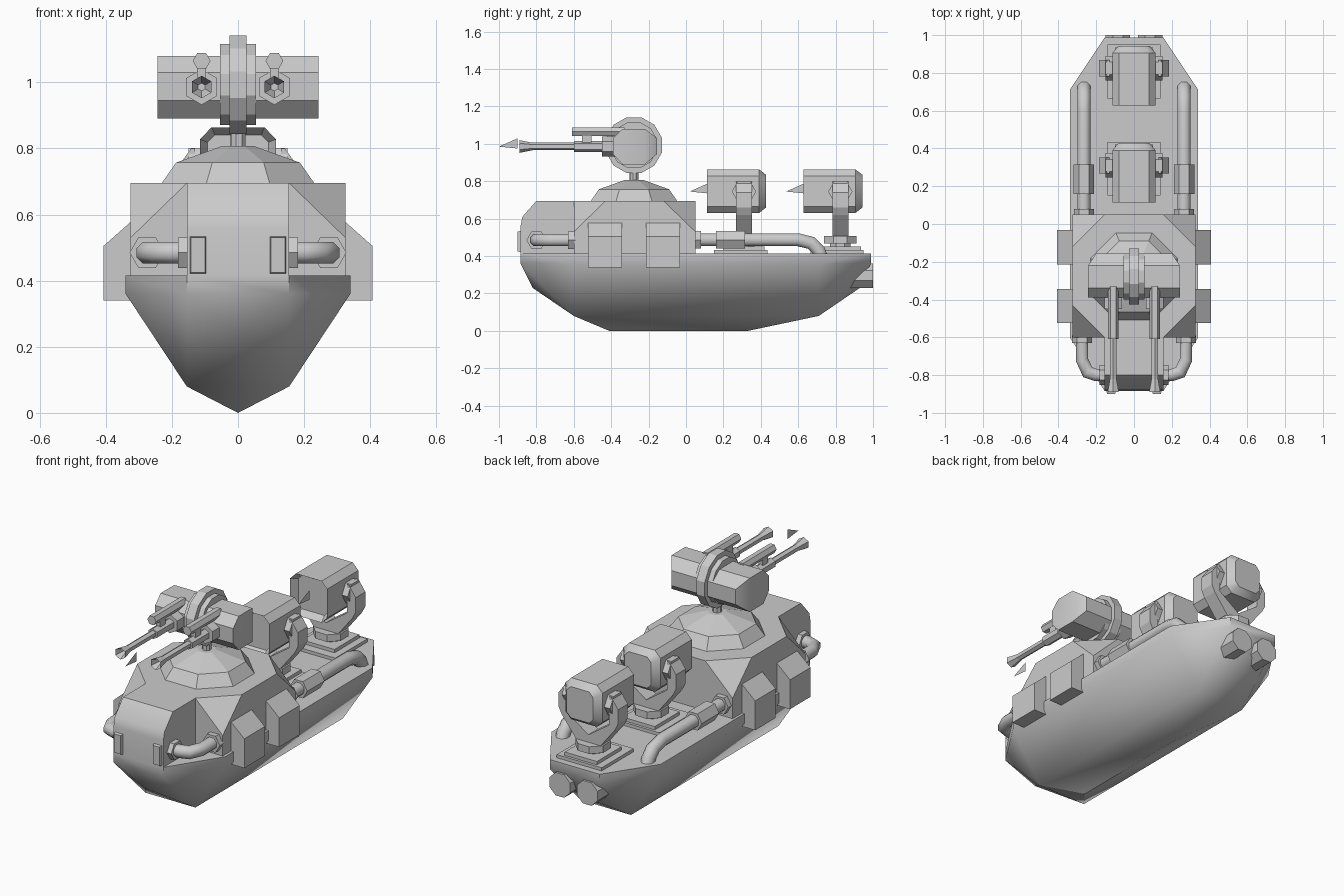
import bpy, bmesh, math
from mathutils import Vector as V

if "Cube" in bpy.data.objects:
    bpy.data.objects.remove(bpy.data.objects["Cube"])


def finish(name, bm, mirror=False, smooth=0):
    bmesh.ops.recalc_face_normals(bm, faces=bm.faces)
    me = bpy.data.meshes.new(name)
    bm.to_mesh(me)
    bm.free()
    ob = bpy.data.objects.new(name, me)
    bpy.context.collection.objects.link(ob)
    if smooth:
        bpy.ops.object.select_all(action='DESELECT')
        ob.select_set(True)
        bpy.context.view_layer.objects.active = ob
        bpy.ops.object.shade_smooth_by_angle(angle=math.radians(smooth))
    if mirror:
        ob.modifiers.new("Mirror", 'MIRROR').use_clip = False
    return ob


def hull_bm(pts, sym=False):
    """Convex solid around points, optionally symmetric in x."""
    bm = bmesh.new()
    if sym:
        pts = set(pts) | {(-x, y, z) for x, y, z in pts}
    for p in sorted(pts):
        bm.verts.new(p)
    r = bmesh.ops.convex_hull(bm, input=bm.verts)
    junk = {g for g in r["geom_interior"] + r["geom_unused"]
            if isinstance(g, bmesh.types.BMVert)}
    bmesh.ops.delete(bm, geom=list(junk), context='VERTS')
    bmesh.ops.dissolve_limit(bm, angle_limit=0.01, verts=bm.verts, edges=bm.edges)
    return bm


def block(name, pts, sym=False, mirror=False, smooth=0):
    return finish(name, hull_bm(pts, sym), mirror, smooth)


def box(name, x0, x1, y0, y1, z0, z1, mirror=False):
    return block(name, [(x, y, z) for x in (x0, x1) for y in (y0, y1) for z in (z0, z1)],
                 mirror=mirror)


def tube(name, pts, radii, n=6, ref=(0, 0, 1), phase=30, mirror=False, smooth=0):
    """Rings along a planar path; ref is perpendicular to the path."""
    pts, ref = [V(p) for p in pts], V(ref)
    if not isinstance(radii, (list, tuple)):
        radii = [radii] * len(pts)
    dirs = []
    for a, b in zip(pts, pts[1:]):
        d = b - a
        if d.length < 1e-6:
            d = dirs[-1].copy()
        d.normalize()
        if dirs and d.dot(dirs[-1]) < -0.5:
            d = -d
        dirs.append(d)
    bm, rings = bmesh.new(), []
    for i, (p, r) in enumerate(zip(pts, radii)):
        a, b = dirs[max(i - 1, 0)], dirs[min(i, len(dirs) - 1)]
        t = (a + b).normalized()
        side = t.cross(ref) / t.dot(a)
        angles = [math.radians(phase) + math.tau * k / n for k in range(n)]
        rings.append([bm.verts.new(p + r * (math.cos(w) * ref + math.sin(w) * side))
                      for w in angles])
    for a, b in zip(rings, rings[1:]):
        for k in range(n):
            bm.faces.new((a[k], a[k - 1], b[k - 1], b[k]))
    bm.faces.new(rings[0])
    bm.faces.new(rings[-1])
    return finish(name, bm, mirror, smooth)


def fin(name, y, z):
    """Flat vertical triangle on the centre line, tip forward."""
    bm = bmesh.new()
    bm.faces.new([bm.verts.new((0, y + a, z + b))
                  for a, b in ((0, 0), (0.1, 0.045), (0.1, -0.01))])
    finish(name, bm)


# Boat hull: deck outline, chine and keel
outline = [(.155, -.885), (.34, -.6), (.34, .71), (.155, .988)]
block("hull", [(x, y, z) for x, y in outline for z in (.36, .415)]
      + [(.155, -.6, .08), (.155, .71, .08), (0, -.82, .23), (0, .93, .23),
         (0, -.41, 0), (0, .33, 0)], sym=True, smooth=35)

# Cabin with cut corners, and rounded nose
block("cabin", [(.325, -.6, .41), (.325, .05, .41), (.325, -.6, .53), (.325, .05, .53),
                (.155, -.6, .695), (.155, .05, .695), (.325, -.43, .695),
                (.325, -.12, .695)], sym=True)
block("nose", [(.155, y, z) for y, z in ((-.55, .40), (-.885, .40), (-.885, .56),
               (-.875, .61), (-.80, .695), (-.55, .695))], sym=True, smooth=35)
block("nose_bracket", [(x, -.86, z) for x in (.09, .152) for z in (.415, .54)]
      + [(x, -.9, z) for x in (.1, .142) for z in (.425, .53)], mirror=True)

# Side lockers
for i, y in enumerate((-.525, -.215)):
    block(f"side_locker_{i}", [(x, yy, z) for yy in (y, y + .182) for x, z in
          ((.32, .34), (.407, .34), (.407, .505), (.32, .582))], mirror=True)

# Front pipes with couplings
tube("front_pipe", [(.275, -.58, .485), (.275, -.72, .485), (.245, -.785, .485),
                    (.2, -.8, .485), (.14, -.8, .485)], .035, n=8, phase=22.5,
     mirror=True, smooth=50)
tube("front_pipe_collar", [(.275, -.59, .485), (.275, -.63, .485)], .053, mirror=True)
tube("nose_pipe_collar", [(.15, -.8, .485), (.182, -.8, .485)], .053, mirror=True)

# Deck pipes with couplings
tube("deck_pipe", [(.265, .03, .487), (.265, .6, .487), (.265, .67, .47),
                   (.265, .71, .43), (.265, .73, .38)], .037, n=8, ref=(1, 0, 0),
     phase=22.5, mirror=True, smooth=50)
tube("deck_pipe_collar", [(.265, .04, .487), (.265, .08, .487)], .053, mirror=True)
tube("deck_pipe_sleeve", [(.265, .16, .487), (.265, .315, .487)], .054, mirror=True)

# Twin exhausts at the stern
tube("exhaust", [(.085, .78, .295), (.085, 1, .295)], .07, n=8, phase=22.5, mirror=True)

# Turret dome and neck
c = -.278
tube("turret_dome", [(0, c, .68), (0, c, .695), (0, c, .757), (0, c, .808)],
     [.25, .25, .203, .05], n=8, ref=(1, 0, 0), phase=22.5)
tube("turret_neck", [(0, c, .79), (0, c, .87)], .024, n=8, ref=(1, 0, 0))

# Gun mount: stepped centre wheel and cross body
tube("mount_wheel", [(x, c, .993) for x in (-.055, -.026, -.026, .026, .026, .055)],
     [.127, .127, .154, .154, .127, .127], n=12, phase=15)
block("mount_body", [(.243 if y < -.16 else .2, y, z) for y, z in
                     ((-.39, .945), (-.39, 1.03), (-.34, 1.08), (-.22, 1.08),
                      (-.155, 1.03), (-.155, .945), (-.22, .89), (-.34, .89))],
      sym=True, smooth=35)

# Twin guns with flared hollow muzzles and upper tubes
gx, gz = .11, .986
tube("gun_collar", [(gx, -.36, gz), (gx, -.45, gz)], .054, mirror=True, phase=0)
tube("gun_barrel", [(gx, y, gz) for y in (-.42, -.6, -.6, -.82, -.89, -.84)],
     [.03, .03, .02, .02, .034, .012], mirror=True, phase=0)
tube("upper_tube", [(gx, -.61, 1.065), (gx, -.33, 1.065)], .027, mirror=True)
box("upper_tube_link", gx - .013, gx + .013, -.555, -.505, .99, 1.06, mirror=True)
fin("muzzle_marker", -1, .985)

# Two launchers on yokes; trunnion at y = t
for i, t in enumerate((.31, .825)):
    tag = ("front", "rear")[i]
    prof = [(.115, .665), (.115, .828), (.08, .864), (.08, .63)]
    bm = hull_bm([(x, y, z) for x, z in prof for y in (t - .197, t + .08)]
                 + [(x * .72, t + .118, .747 + (z - .747) * .75) for x, z in prof], True)
    bm.normal_update()
    face = min(bm.faces, key=lambda f: f.normal.y)
    bmesh.ops.inset_region(bm, faces=[face], thickness=.025)
    bmesh.ops.translate(bm, verts=face.verts, vec=(0, .04, 0))
    finish(f"{tag}_launcher_body", bm, smooth=35)
    tube(f"{tag}_trunnion", [(.1, t, .745), (.15, t, .745)], .065, mirror=True)
    # Yoke arm: upright cheek and inward brace
    w = .043
    block(f"{tag}_yoke_cheek", [(x, y, z) for y in (t - w, t + w) for x, z in
          ((.13, .8), (.142, .8), (.185, .74), (.185, .66), (.165, .62), (.13, .62))],
          mirror=True)
    block(f"{tag}_yoke_brace", [(x, y, z) for y in (t - w, t + w) for x, z in
          ((.13, .64), (.185, .66), (.165, .62), (.07, .5), (0, .5), (0, .55), (.06, .55))],
          mirror=True)
    # Swivel base
    tube(f"{tag}_swivel", [(0, t, z) for z in (.43, .468, .468, .508)],
         [.06, .06, .093, .093], n=8, ref=(1, 0, 0), phase=22.5)
    box(f"{tag}_base_plate", -.14, .14, t - .16, t + .125, .40, .433)
    box(f"{tag}_base_step", -.1, .1, t - .11, t + .11, .42, .452)
    fin(f"{tag}_launcher_marker", t - .29, .745)
